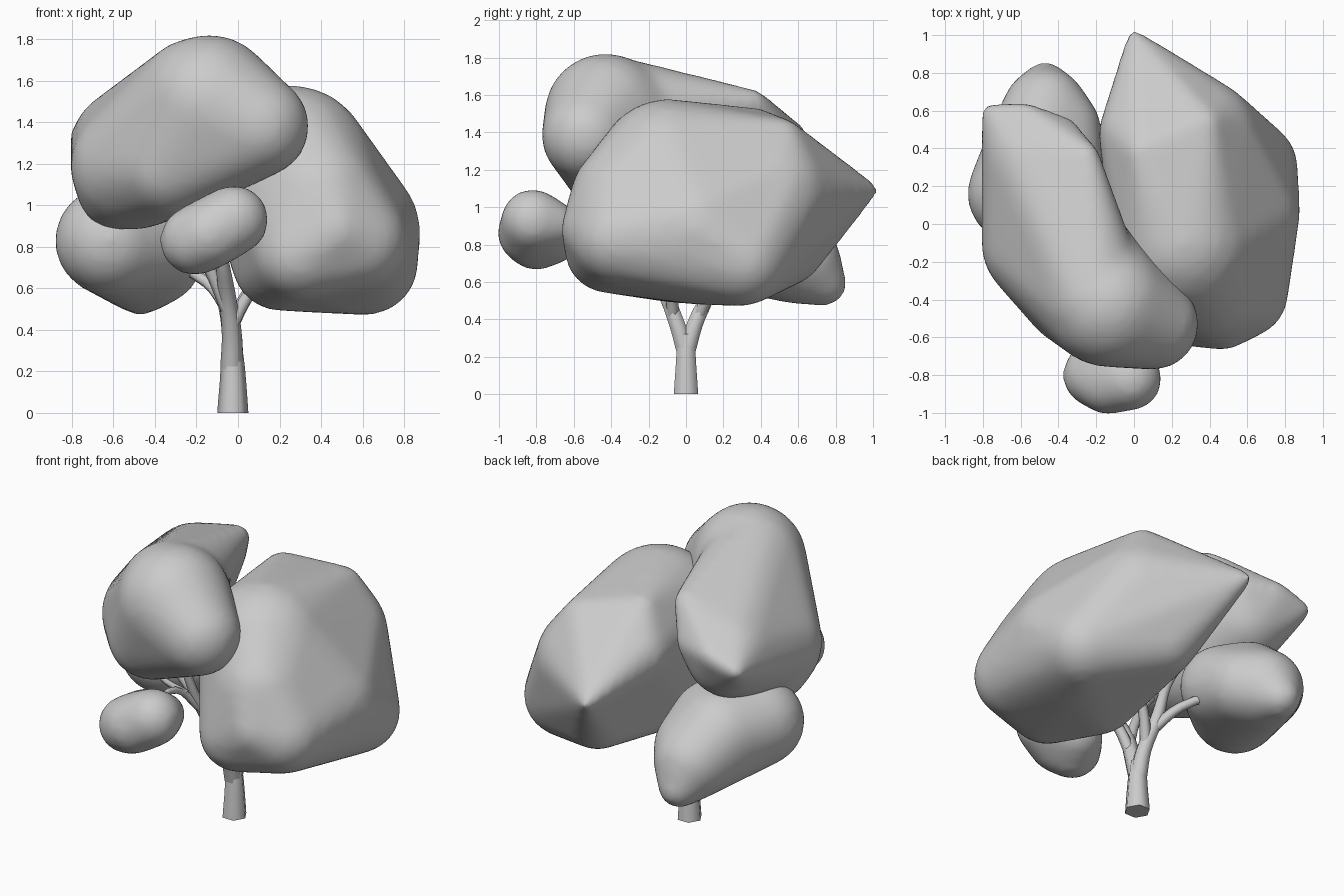
import bpy, bmesh


def foliage(name, *groups):
    """Rounded leaf mass: hull each group of balls (x, y, z, r), fuse and smooth."""
    me = bpy.data.meshes.new(name)
    total = bmesh.new()
    for balls in groups:
        bm = bmesh.new()
        for x, y, z, r in balls:
            ball = bmesh.ops.create_icosphere(bm, subdivisions=3, radius=r)
            bmesh.ops.translate(bm, verts=ball["verts"], vec=(x, y, z))
        pts = [v.co.copy() for v in bm.verts]
        bm.free()
        bm = bmesh.new()
        for p in pts:
            bm.verts.new(p)
        hull = bmesh.ops.convex_hull(bm, input=bm.verts)
        junk = {g for g in hull["geom_interior"] + hull["geom_unused"]
                if isinstance(g, bmesh.types.BMVert)}
        bmesh.ops.delete(bm, geom=list(junk), context="VERTS")
        bmesh.ops.recalc_face_normals(bm, faces=bm.faces)
        tmp = bpy.data.meshes.new("tmp")
        bm.to_mesh(tmp)
        bm.free()
        total.from_mesh(tmp)
        bpy.data.meshes.remove(tmp)
    total.to_mesh(me)
    total.free()
    ob = bpy.data.objects.new(name, me)
    bpy.context.collection.objects.link(ob)
    rm = ob.modifiers.new("fuse", "REMESH")
    rm.mode = "VOXEL"
    rm.voxel_size = 0.025
    rm.use_smooth_shade = True
    sm = ob.modifiers.new("soften", "SMOOTH")
    sm.factor = 0.5
    sm.iterations = 16
    return ob


def branch(name, pts):
    """Tapered round limb through points (x, y, z, r)."""
    cu = bpy.data.curves.new(name, "CURVE")
    cu.dimensions = "3D"
    cu.bevel_depth = 1.0
    cu.bevel_resolution = 1
    cu.resolution_u = 4
    cu.use_fill_caps = True
    sp = cu.splines.new("BEZIER")
    sp.bezier_points.add(len(pts) - 1)
    for bp, (x, y, z, r) in zip(sp.bezier_points, pts):
        bp.co = (x, y, z)
        bp.radius = r
        bp.handle_left_type = bp.handle_right_type = "AUTO"
    ob = bpy.data.objects.new(name, cu)
    bpy.context.collection.objects.link(ob)
    return ob


# Large right-hand crown, with a pointed back end
foliage("right_crown", [
    (0.26, -0.10, 1.20, 0.38), (0.55, 0.05, 0.88, 0.33),
    (0.57, -0.36, 0.83, 0.25), (0.62, 0.30, 0.72, 0.25),
    (0.30, -0.42, 0.77, 0.23), (0.20, -0.08, 0.72, 0.23), (0.48, 0.05, 0.73, 0.25),
    (0.40, -0.33, 1.05, 0.29), (0.47, -0.51, 0.88, 0.16),
    (0.35, 0.46, 1.08, 0.31), (0.00, 0.99, 1.09, 0.04),
    (0.00, 0.48, 1.22, 0.19), (0.04, 0.38, 1.44, 0.09), (0.38, 0.53, 1.39, 0.08),
    (0.24, 0.54, 0.78, 0.20), (0.65, 0.48, 0.95, 0.08)])

# Tall left-hand crown, bent around the right one
front, mid, left = (-0.14, -0.43, 1.495, 0.33), (-0.35, -0.03, 1.41, 0.24), (-0.50, -0.11, 1.19, 0.31)
foliage("left_crown",
        [front, mid, left, (0.10, -0.53, 1.38, 0.245), (-0.33, -0.38, 1.20, 0.26),
         (-0.58, -0.05, 1.08, 0.20)],
        [mid, left, (-0.20, -0.40, 1.53, 0.28), (-0.54, 0.33, 1.30, 0.26),
         (-0.77, 0.60, 1.34, 0.04), (-0.59, 0.60, 1.39, 0.05), (-0.37, 0.50, 1.38, 0.07),
         (-0.25, 0.36, 1.56, 0.07)])

# Low rear-left crown
foliage("rear_left_crown", [
    (-0.47, 0.60, 0.71, 0.23), (-0.47, 0.74, 0.59, 0.12), (-0.39, 0.50, 0.74, 0.22),
    (-0.62, 0.16, 0.83, 0.265), (-0.52, 0.40, 0.82, 0.27), (-0.40, 0.30, 0.83, 0.24)])

# Small front clump
foliage("front_clump", [
    (-0.21, -0.80, 0.83, 0.17), (-0.02, -0.82, 0.93, 0.17), (-0.14, -0.84, 0.86, 0.17),
    (-0.15, -0.70, 0.86, 0.16), (-0.02, -0.70, 0.91, 0.12)])

# Trunk
branch("trunk", [(-0.025, 0, 0, 0.075), (-0.025, 0, 0.2, 0.06),
                 (-0.03, 0, 0.32, 0.05)])

# Main limbs and their forks
limbs = {
    "front_limb": [(-0.03, 0, 0.22, 0.055), (-0.03, -0.05, 0.38, 0.048),
                   (-0.05, -0.12, 0.55, 0.042), (-0.08, -0.25, 0.75, 0.032), (-0.15, -0.40, 1.20, 0.02)],
    "back_limb": [(-0.03, 0, 0.22, 0.055), (-0.03, 0.05, 0.38, 0.048),
                  (-0.06, 0.12, 0.55, 0.042), (-0.13, 0.13, 0.80, 0.03), (-0.36, 0.08, 1.15, 0.02)],
    "left_limb": [(-0.05, -0.10, 0.5, 0.035), (-0.14, -0.15, 0.70, 0.03),
                  (-0.27, -0.20, 0.90, 0.022), (-0.45, -0.22, 1.10, 0.015)],
    "right_limb": [(-0.03, -0.07, 0.42, 0.035), (0.04, -0.08, 0.55, 0.032), (0.20, -0.12, 0.75, 0.025)],
    "right_back_limb": [(-0.03, 0.07, 0.42, 0.035), (0.05, 0.14, 0.58, 0.03), (0.22, 0.22, 0.80, 0.025)],
    "rear_left_limb": [(-0.05, 0.10, 0.5, 0.032), (-0.15, 0.24, 0.63, 0.028), (-0.40, 0.42, 0.75, 0.02)],
    "clump_limb": [(-0.08, -0.25, 0.75, 0.028), (-0.14, -0.42, 0.92, 0.02), (-0.12, -0.70, 0.92, 0.014)],
    "upper_twig": [(-0.12, -0.35, 0.88, 0.02), (-0.25, -0.42, 0.98, 0.016), (-0.36, -0.40, 1.12, 0.012)],
}
for name, pts in limbs.items():
    branch(name, pts)
